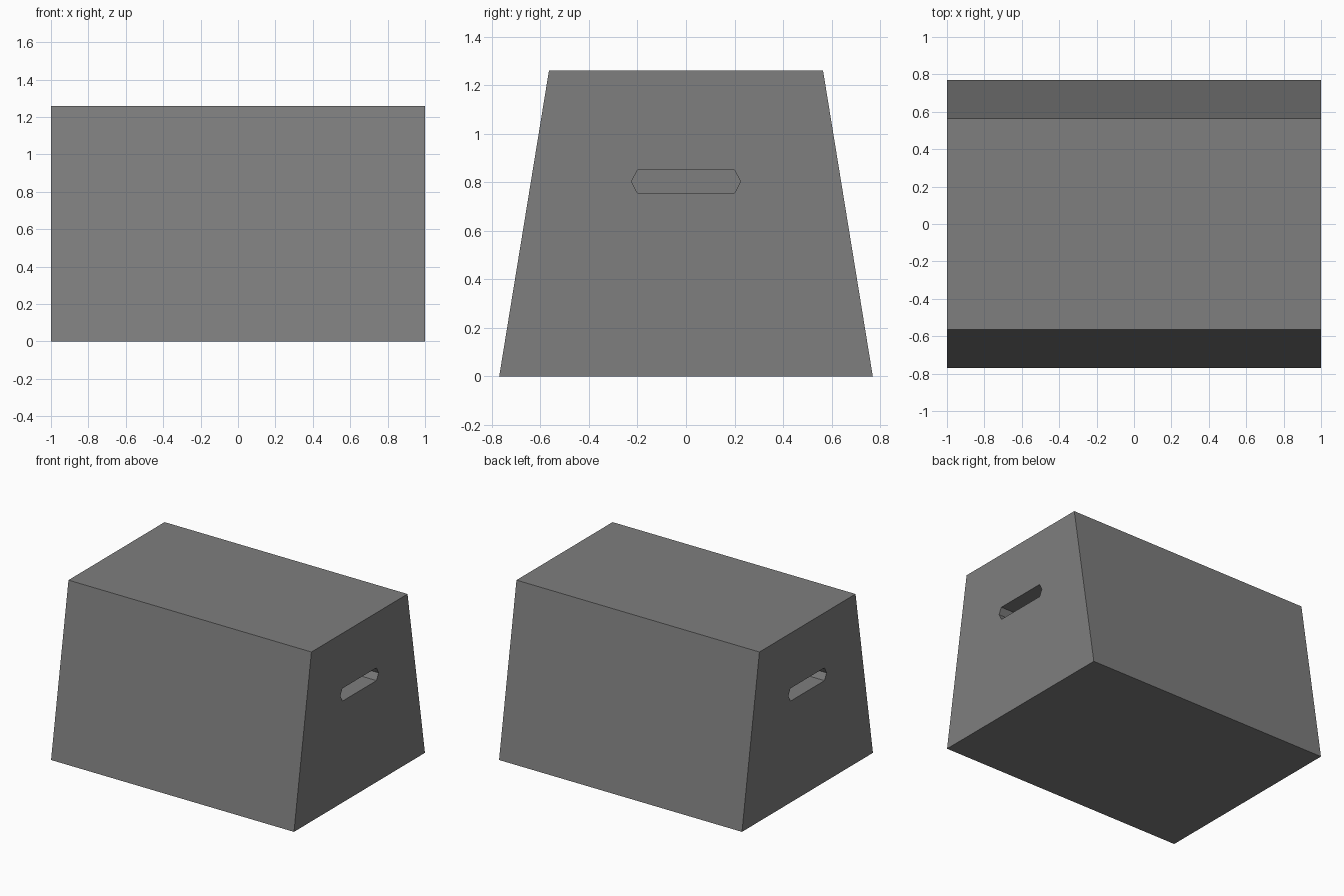
import bpy, bmesh

cube = bpy.data.objects.get("Cube")
if cube:
    bpy.data.objects.remove(cube, do_unlink=True)

HALF_LENGTH = 1.0
RECESS_DEPTH = 0.16

gray = bpy.data.materials.new("medium_gray")
gray.use_nodes = True
COLOR = (0.21, 0.21, 0.21, 1)
gray.diffuse_color = COLOR
gray.node_tree.nodes["Principled BSDF"].inputs["Base Color"].default_value = COLOR


def prism(name, profile, x0, x1):
    """Extrude a (y, z) outline along x."""
    bm = bmesh.new()
    face = bm.faces.new([bm.verts.new((x0, y, z)) for y, z in profile])
    new = bmesh.ops.extrude_face_region(bm, geom=[face])["geom"]
    verts = [v for v in new if isinstance(v, bmesh.types.BMVert)]
    bmesh.ops.translate(bm, verts=verts, vec=(x1 - x0, 0, 0))
    bmesh.ops.recalc_face_normals(bm, faces=bm.faces)
    mesh = bpy.data.meshes.new(name)
    bm.to_mesh(mesh)
    bm.free()
    mesh.materials.append(gray)
    obj = bpy.data.objects.new(name, mesh)
    bpy.context.collection.objects.link(obj)
    return obj


# Tapered box body
body = prism("box_body", [(-0.77, 0), (0.77, 0), (0.565, 1.26), (-0.565, 1.26)],
             -HALF_LENGTH, HALF_LENGTH)

# Hand-hold recess in each end
slot = [(-0.225, 0.803), (-0.2, 0.755), (0.2, 0.755),
        (0.225, 0.803), (0.2, 0.85), (-0.2, 0.85)]
for side, label in ((1, "left"), (-1, "right")):
    cutter = prism(label + "_handle_cutter", slot,
                   side * (HALF_LENGTH - RECESS_DEPTH), side * (HALF_LENGTH + 0.1))
    cutter.hide_render = True
    cutter.hide_viewport = True
    cutter.display_type = 'WIRE'
    cut = body.modifiers.new(label + "_handle", 'BOOLEAN')
    cut.operation = 'DIFFERENCE'
    cut.solver = 'EXACT'
    cut.object = cutter
